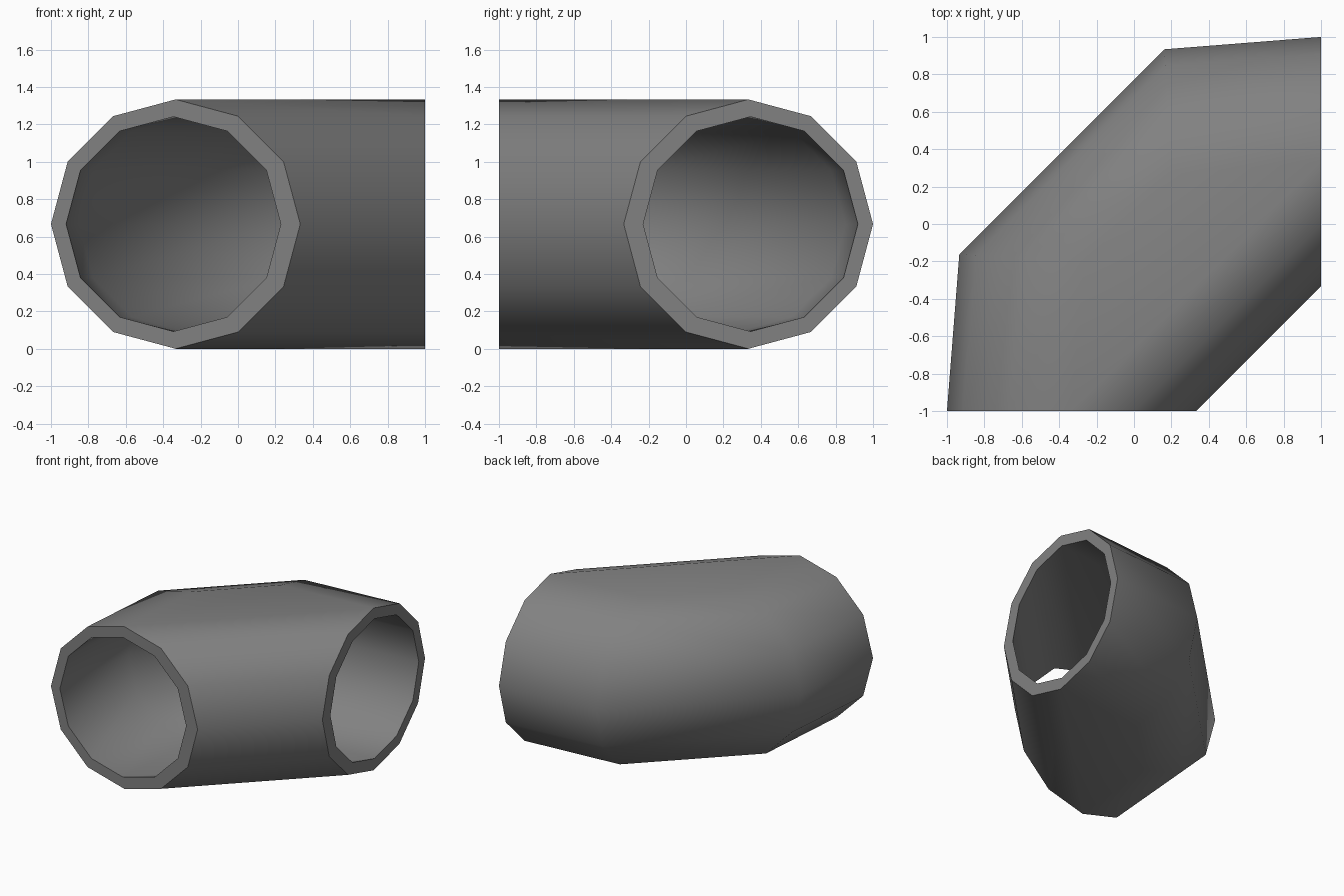
import bpy, bmesh
from math import sin, cos, pi, radians

if "Cube" in bpy.data.objects:
    bpy.data.objects.remove(bpy.data.objects["Cube"])

N = 12
bm = bmesh.new()


def flip(p):
    # mirror across the elbow's diagonal symmetry plane
    return (-p[1], -p[0], p[2])


def wall(cx, r, knee_y):
    """One skin of the elbow: lengthwise columns, bent outside, straight inside."""
    cols = []
    for i in range(N):
        a = 2 * pi * i / N
        c = cos(a)
        x, z = cx - r * c, 0.667 + r * sin(a)
        pts = [(x, -1, z)]
        if c > -0.01:
            knee = (x + 0.066, knee_y - 0.038 * (1 - c), z)
            pts += [knee, flip(knee)]
        pts.append(flip(pts[0]))
        cols.append([bm.verts.new(p) for p in pts])
    for i in range(N):
        a, b = cols[i], cols[(i + 1) % N]
        if len(a) == len(b):
            for k in range(len(a) - 1):
                bm.faces.new((a[k], a[k + 1], b[k + 1], b[k]))
        else:
            bm.faces.new((a[0], a[-1], b[-1], b[0]))
    # flat strips at the very top and bottom, where bent meets straight
    for i in (N // 4, 3 * N // 4):
        bm.faces.new(cols[i])
    return cols


# Outer and inner skins, joined by a flat rim at each opening
outer = wall(-0.3335, 0.6665, -0.162)
inner = wall(-0.345, 0.574, -0.20)
for i in range(N):
    j = (i + 1) % N
    for e in (0, -1):
        bm.faces.new((outer[i][e], outer[j][e], inner[j][e], inner[i][e]))

bmesh.ops.recalc_face_normals(bm, faces=bm.faces)
mesh = bpy.data.meshes.new("pipe_elbow")
bm.to_mesh(mesh)
bm.free()

# Dark grey pipe
grey = bpy.data.materials.new("dark_grey")
grey.diffuse_color = (0.22, 0.22, 0.22, 1)
grey.use_nodes = True
grey.node_tree.nodes["Principled BSDF"].inputs["Base Color"].default_value = grey.diffuse_color
mesh.materials.append(grey)

obj = bpy.data.objects.new("pipe_elbow", mesh)
bpy.context.collection.objects.link(obj)
bpy.context.view_layer.objects.active = obj
obj.select_set(True)
bpy.ops.object.shade_smooth_by_angle(angle=radians(43))
